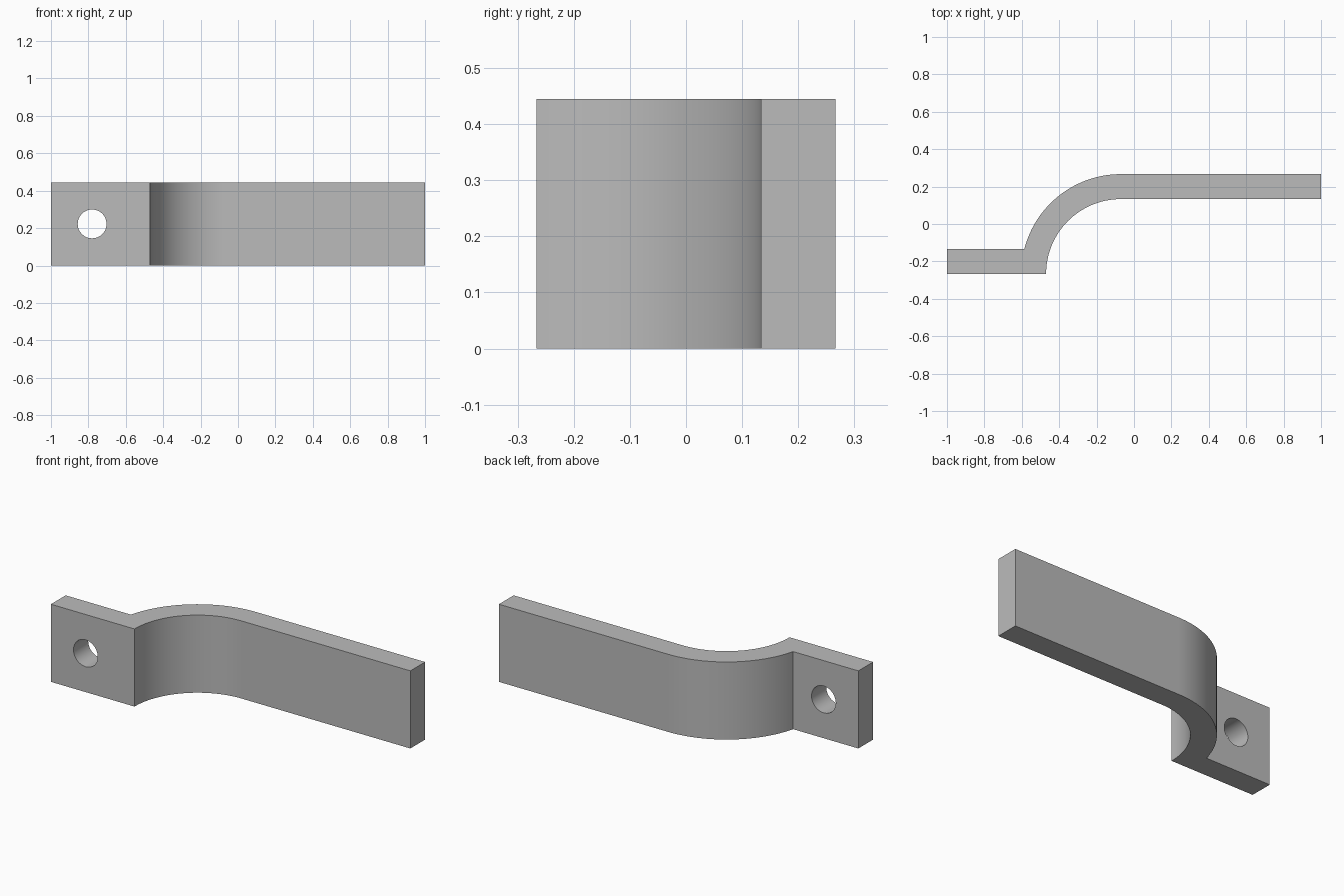
import bpy
import bmesh
from math import sin, cos, pi, radians, asin
from mathutils import Matrix

cube = bpy.data.objects.get("Cube")
if cube:
    bpy.data.objects.remove(cube, do_unlink=True)

HEIGHT = 0.445
THICK = 0.1333
BACK = 0.2667
INNER_R = 0.4
OUTER_R = INNER_R + THICK
CENTRE_X, CENTRE_Y = -0.07, -BACK
STEPS = 32

grey = bpy.data.materials.new("plain grey")
grey.use_nodes = True
colour = (0.5, 0.5, 0.5, 1)
grey.diffuse_color = colour
grey.node_tree.nodes["Principled BSDF"].inputs["Base Color"].default_value = colour


def make_object(name, bm):
    bmesh.ops.recalc_face_normals(bm, faces=bm.faces)
    mesh = bpy.data.meshes.new(name)
    bm.to_mesh(mesh)
    bm.free()
    mesh.materials.append(grey)
    obj = bpy.data.objects.new(name, mesh)
    bpy.context.collection.objects.link(obj)
    return obj


def arc(radius, start, end):
    angles = [start + (end - start) * i / STEPS for i in range(STEPS + 1)]
    return [(CENTRE_X + radius * cos(a), CENTRE_Y + radius * sin(a)) for a in angles]


# Bent strap: flat tab, quarter bend and long arm, as one extruded outline
outline = [(-1, -BACK)]
outline += arc(INNER_R, pi, pi / 2)
outline += [(1, BACK - THICK), (1, BACK)]
outline += arc(OUTER_R, pi / 2, pi - asin(THICK / OUTER_R))
outline += [(-1, THICK - BACK)]

bm = bmesh.new()
base = bm.faces.new([bm.verts.new((x, y, 0)) for x, y in outline])
top = bmesh.ops.extrude_face_region(bm, geom=[base])["geom"]
bmesh.ops.translate(bm, vec=(0, 0, HEIGHT),
                    verts=[v for v in top if isinstance(v, bmesh.types.BMVert)])
strap = make_object("bent_strap", bm)

# Screw hole through the tab
bm = bmesh.new()
place = Matrix.Translation((-0.78, -0.2, HEIGHT / 2)) @ Matrix.Rotation(pi / 2, 4, "X")
bmesh.ops.create_cone(bm, cap_ends=True, segments=48, radius1=0.077,
                      radius2=0.077, depth=0.4, matrix=place)
cutter = make_object("hole_cutter", bm)
cutter.hide_render = True

cut = strap.modifiers.new("screw hole", "BOOLEAN")
cut.operation = "DIFFERENCE"
cut.solver = "EXACT"
cut.object = cutter

bpy.ops.object.select_all(action="DESELECT")
strap.select_set(True)
bpy.context.view_layer.objects.active = strap
bpy.ops.object.modifier_apply(modifier=cut.name)
bpy.data.objects.remove(cutter, do_unlink=True)
bpy.ops.object.shade_smooth_by_angle(angle=radians(30))
